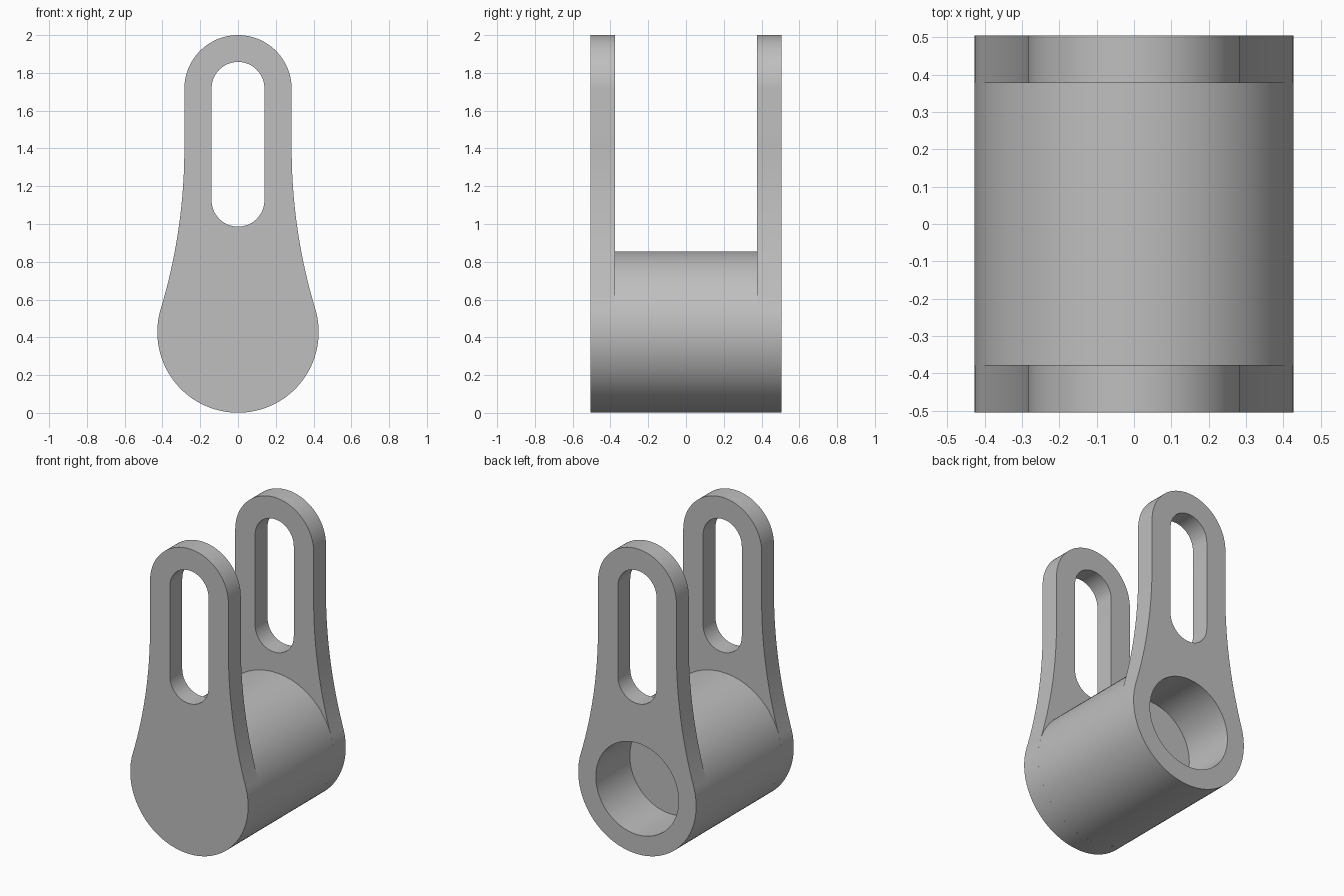
import bpy, bmesh
from math import sin, cos, pi, asin, atan2, radians

cube = bpy.data.objects.get("Cube")
if cube:
    bpy.data.objects.remove(cube, do_unlink=True)

HUB_R, HUB_Z, BORE_R = 0.427, 0.428, 0.30
HALF_LEN, INNER = 0.505, 0.377      # outer and inner plate faces along y
BORE_FLOOR = 0.153
TOP_R, TOP_Z = 0.284, 1.716         # rounded plate tip
SLOT_R, SLOT_LOW, SLOT_HIGH = 0.14, 1.126, 1.718
FLARE_Z = 1.4                       # height where the sides start to flare

grey = bpy.data.materials.new("plain grey")
grey.use_nodes = True
colour = (0.52, 0.52, 0.52, 1)
grey.diffuse_color = colour
grey.node_tree.nodes["Principled BSDF"].inputs["Base Color"].default_value = colour


def arc(cx, cz, r, start, end, n):
    return [(cx + r * cos(start + (end - start) * i / n),
             cz + r * sin(start + (end - start) * i / n)) for i in range(n + 1)]


def finish(obj):
    obj.data.materials.append(grey)
    bpy.ops.object.select_all(action='DESELECT')
    obj.select_set(True)
    bpy.context.view_layer.objects.active = obj
    if obj.type == 'CURVE':
        bpy.ops.object.convert(target='MESH')
        obj = bpy.context.object
        bm = bmesh.new()
        bm.from_mesh(obj.data)
        bmesh.ops.remove_doubles(bm, verts=bm.verts, dist=0.0001)
        bmesh.ops.recalc_face_normals(bm, faces=bm.faces)
        bm.to_mesh(obj.data)
        bm.free()
    bpy.ops.object.shade_smooth_by_angle(angle=radians(30))


def plate(name, y, loops):
    """Flat plate in the xz plane; later loops become holes."""
    curve = bpy.data.curves.new(name, 'CURVE')
    curve.dimensions = '2D'
    curve.fill_mode = 'BOTH'
    curve.extrude = (HALF_LEN - INNER) / 2
    for loop in loops:
        spline = curve.splines.new('POLY')
        spline.points.add(len(loop) - 1)
        for p, (x, z) in zip(spline.points, loop):
            p.co = (x, z, 0, 1)
        spline.use_cyclic_u = True
    obj = bpy.data.objects.new(name, curve)
    obj.location.y = y
    obj.rotation_euler.x = pi / 2
    bpy.context.collection.objects.link(obj)
    finish(obj)


# Side flare: an arc tangent to the straight side and to the hub circle
rise = FLARE_Z - HUB_Z
flare_r = (rise ** 2 + TOP_R ** 2 - HUB_R ** 2) / (2 * (HUB_R - TOP_R))
flare_x = TOP_R + flare_r
touch = atan2(rise, flare_x)
flare = arc(flare_x, FLARE_Z, flare_r, pi + touch, pi, 24)
outline = arc(0, HUB_Z, HUB_R, -pi - touch, touch, 112)[1:-1]
outline += flare
outline += arc(0, TOP_Z, TOP_R, 0, pi, 48)
outline += [(-x, z) for x, z in reversed(flare)]

slot = arc(0, SLOT_HIGH, SLOT_R, 0, pi, 32) + arc(0, SLOT_LOW, SLOT_R, pi, 2 * pi, 32)
bore = arc(0, HUB_Z, BORE_R, 0, 2 * pi, 96)[:-1]

middle = (HALF_LEN + INNER) / 2
plate("front_plate", -middle, [outline, slot])
plate("back_plate", middle, [outline, slot, bore])

# Hub: turned solid with a blind bore open at the back
profile = [(0, -INNER), (HUB_R, -INNER), (HUB_R, INNER),
           (BORE_R, INNER), (BORE_R, BORE_FLOOR), (0, BORE_FLOOR)]
bm = bmesh.new()
verts = [bm.verts.new((r, y, 0)) for r, y in profile]
edges = [bm.edges.new(pair) for pair in zip(verts, verts[1:])]
bmesh.ops.spin(bm, geom=verts + edges, cent=(0, 0, 0), axis=(0, 1, 0),
               angle=2 * pi, steps=96)
bmesh.ops.remove_doubles(bm, verts=bm.verts, dist=0.0001)
bmesh.ops.recalc_face_normals(bm, faces=bm.faces)
mesh = bpy.data.meshes.new("hub")
bm.to_mesh(mesh)
bm.free()
hub = bpy.data.objects.new("hub", mesh)
hub.location.z = HUB_Z
bpy.context.collection.objects.link(hub)
finish(hub)
